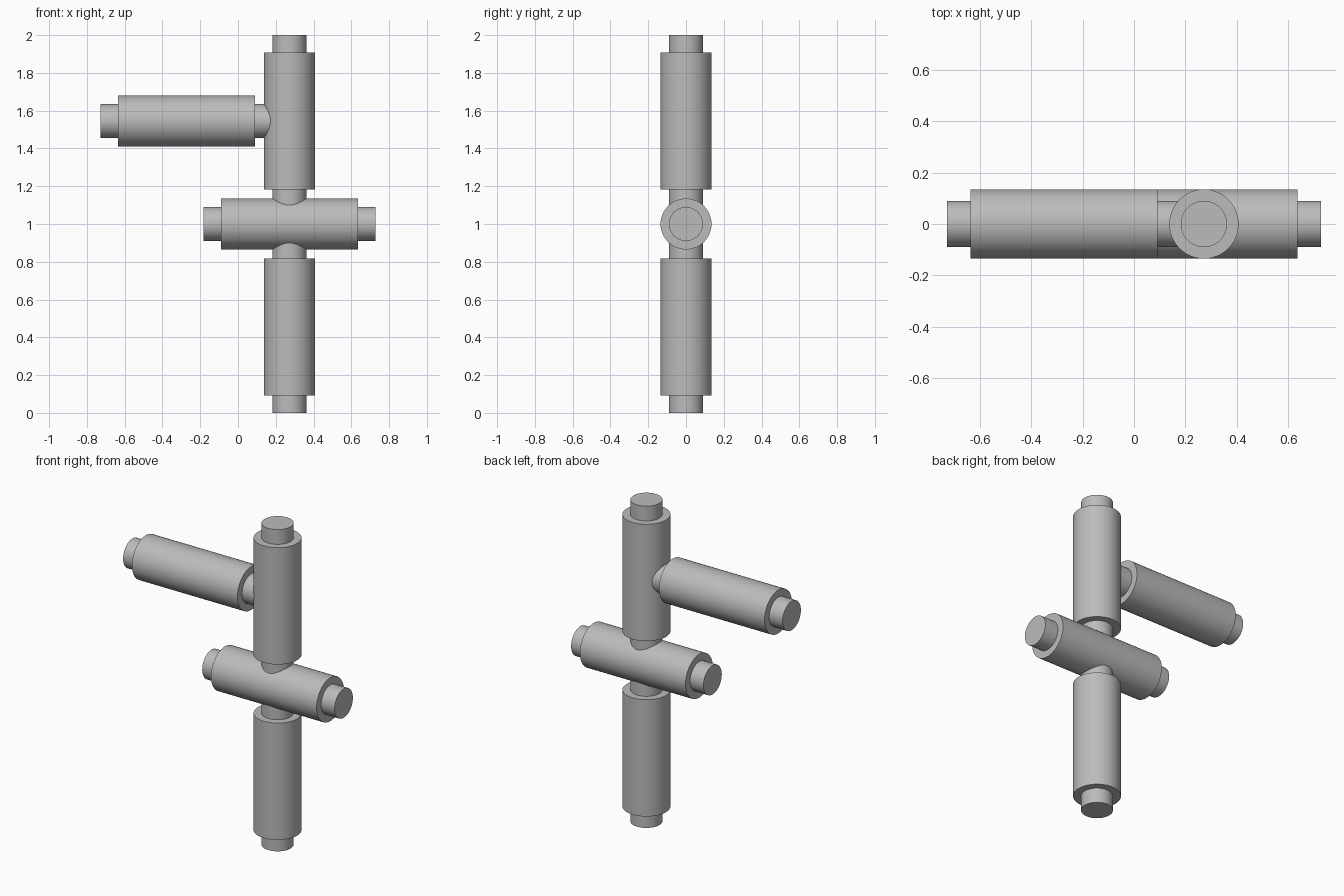
import bpy
import math

cube = bpy.data.objects.get("Cube")
if cube:
    bpy.data.objects.remove(cube, do_unlink=True)

# One plain grey for the whole frame
GREY = (0.5, 0.5, 0.5, 1.0)
grey = bpy.data.materials.new("plain grey")
grey.use_nodes = True
grey.diffuse_color = GREY
grey.node_tree.nodes["Principled BSDF"].inputs["Base Color"].default_value = GREY

SIDES = 48
HALF = 0.455          # half length of the inner pin
SLEEVE_HALF = 0.363   # half length of the thick sleeve
PIN_R, SLEEVE_R = 0.09, 0.135


def stepped_rod(name, centre, horizontal=False):
    """Lathe a thick sleeve with a thinner pin at both ends."""
    profile = [(PIN_R, -HALF), (PIN_R, -SLEEVE_HALF), (SLEEVE_R, -SLEEVE_HALF),
               (SLEEVE_R, SLEEVE_HALF), (PIN_R, SLEEVE_HALF), (PIN_R, HALF)]
    verts = []
    for radius, z in profile:
        for i in range(SIDES):
            a = math.tau * i / SIDES
            verts.append((radius * math.cos(a), radius * math.sin(a), z))

    # End caps, then the bands between neighbouring rings
    last = (len(profile) - 1) * SIDES
    faces = [list(reversed(range(SIDES))), list(range(last, last + SIDES))]
    for ring in range(len(profile) - 1):
        low, high = ring * SIDES, (ring + 1) * SIDES
        for i in range(SIDES):
            j = (i + 1) % SIDES
            faces.append([low + i, low + j, high + j, high + i])

    mesh = bpy.data.meshes.new(name)
    mesh.from_pydata(verts, [], faces)
    mesh.materials.append(grey)
    obj = bpy.data.objects.new(name, mesh)
    obj.location = centre
    if horizontal:
        obj.rotation_euler.y = math.pi / 2
    bpy.context.collection.objects.link(obj)

    bpy.ops.object.select_all(action="DESELECT")
    obj.select_set(True)
    bpy.context.view_layer.objects.active = obj
    bpy.ops.object.shade_smooth_by_angle(angle=math.radians(30))
    return obj


# Upright post in two pieces, joined by the crossbar
stepped_rod("lower_post", (0.272, 0, 0.455))
stepped_rod("upper_post", (0.272, 0, 1.545))
stepped_rod("crossbar", (0.272, 0, 1.0), horizontal=True)

# Side arm plugged into the upper post
stepped_rod("side_arm", (-0.272, 0, 1.545), horizontal=True)
